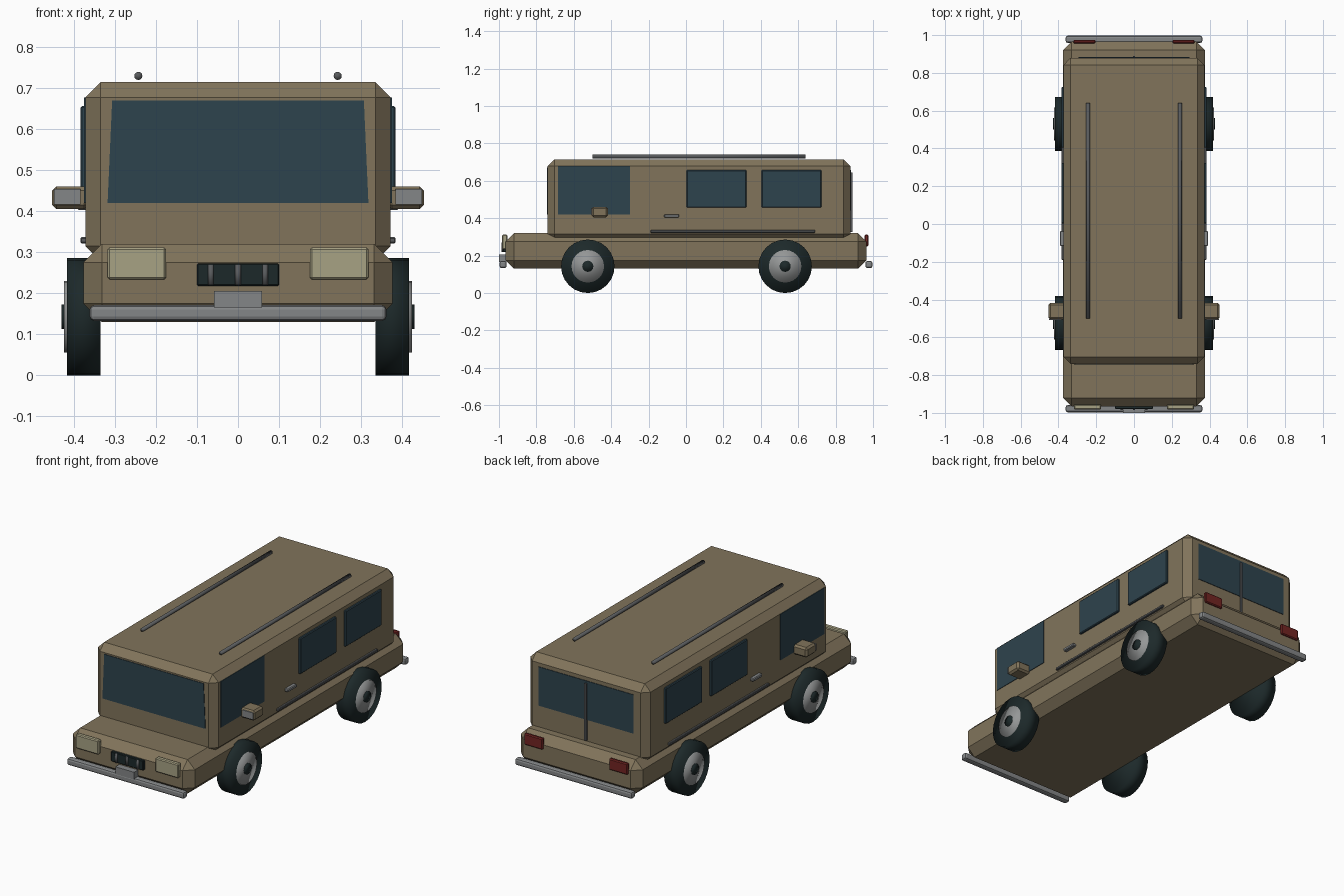
import bpy
import bmesh
from math import pi
from mathutils import Vector, Matrix

cube = bpy.data.objects.get("Cube")
if cube:
    bpy.data.objects.remove(cube, do_unlink=True)


def material(name, rgb):
    m = bpy.data.materials.new(name)
    m.use_nodes = True
    m.diffuse_color = (*rgb, 1)
    m.node_tree.nodes["Principled BSDF"].inputs["Base Color"].default_value = (*rgb, 1)
    return m


TAN = material("tan paint", (0.22, 0.175, 0.105))
GLASS = material("tinted glass", (0.027, 0.056, 0.075))
RUBBER = material("black rubber", (0.012, 0.022, 0.023))
METAL = material("grey metal", (0.23, 0.24, 0.245))
RIM = material("wheel metal", (0.3, 0.31, 0.31))
DARK = material("dark metal", (0.10, 0.105, 0.11))
LAMP = material("cream lamp", (0.39, 0.36, 0.23))
RED = material("red lamp", (0.17, 0.018, 0.016))


def finish(name, bm, mat, bevel=0, segments=1):
    mesh = bpy.data.meshes.new(name)
    bm.to_mesh(mesh)
    bm.free()
    mesh.materials.append(mat)
    obj = bpy.data.objects.new(name, mesh)
    bpy.context.collection.objects.link(obj)
    if bevel:
        mod = obj.modifiers.new("chamfer", "BEVEL")
        mod.width, mod.segments = bevel, segments
    return obj


def box(name, x, y, z, mat, bevel=0, segments=1, taper=1):
    """Box from (low, high) ranges; taper narrows the top in x."""
    bm = bmesh.new()
    bmesh.ops.create_cube(bm, size=1)
    lo, hi = Vector((x[0], y[0], z[0])), Vector((x[1], y[1], z[1]))
    mid, size = (lo + hi) / 2, hi - lo
    for v in bm.verts:
        narrow = taper if v.co.z > 0 else 1
        v.co = mid + Vector((v.co.x * size.x * narrow, v.co.y * size.y, v.co.z * size.z))
    return finish(name, bm, mat, bevel, segments)


def rod(name, center, radius, length, axis, mat, sides=24):
    """Cylinder along a world axis, smooth across its rim."""
    bm = bmesh.new()
    turn = {"X": Matrix.Rotation(pi / 2, 4, "Y"),
            "Y": Matrix.Rotation(pi / 2, 4, "X"), "Z": Matrix()}[axis]
    bmesh.ops.create_cone(bm, cap_ends=True, segments=sides, radius1=radius,
                          radius2=radius, depth=length,
                          matrix=Matrix.Translation(center) @ turn)
    for f in bm.faces:
        f.smooth = True
    return finish(name, bm, mat)


# Body shells
box("lower_body", (-0.377, 0.377), (-0.965, 0.965), (0.13, 0.32), TAN, 0.045)
box("cabin", (-0.372, 0.372), (-0.74, 0.88), (0.278, 0.715), TAN, 0.037)

# Front and rear glass
box("windshield", (-0.318, 0.318), (-0.743, -0.736), (0.42, 0.67), GLASS, taper=0.965)
box("rear_window", (-0.293, 0.293), (0.876, 0.883), (0.44, 0.657), GLASS)
box("rear_door_bar", (-0.006, 0.006), (0.878, 0.89), (0.325, 0.645), DARK)

# Bumpers, grille and number plate
for end, y in (("front", -0.978), ("rear", 0.978)):
    box(end + "_bumper", (-0.362, 0.362), (y - 0.019, y + 0.019), (0.133, 0.171),
        METAL, 0.011, 2)
box("grille", (-0.1, 0.1), (-0.98, -0.955), (0.218, 0.273), RUBBER, 0.003)
for i in (-1, 0, 1):
    rod("grille_bar", (i * 0.066, -0.979, 0.245), 0.007, 0.05, "Z", DARK, 12)
box("number_plate", (-0.058, 0.058), (-1.0, -0.96), (0.165, 0.206), METAL)

# Parts repeated on both sides
for side, s in (("left", 1), ("right", -1)):
    def span(a, b):
        return tuple(sorted((s * a, s * b)))

    box(side + "_headlight", span(0.175, 0.318), (-0.983, -0.955), (0.234, 0.312), LAMP, 0.005)
    box(side + "_tail_light", span(0.205, 0.32), (0.955, 0.975), (0.25, 0.313), RED, 0.005)
    box(side + "_front_window", span(0.368, 0.375), (-0.685, -0.30), (0.42, 0.678), GLASS)
    for y in (0.003, 0.404):
        box(side + "_side_window", span(0.365, 0.384), (y, y + 0.32), (0.457, 0.657), GLASS, 0.004)
    box(side + "_door_handle", span(0.365, 0.392), (-0.117, -0.037), (0.403, 0.421), METAL, 0.004)
    box(side + "_trim_strip", span(0.365, 0.384), (-0.19, 0.69), (0.322, 0.337), DARK, 0.003)
    box(side + "_mirror", span(0.365, 0.453), (-0.505, -0.418), (0.405, 0.461), TAN, 0.01)
    box(side + "_mirror_glass", span(0.384, 0.449), (-0.509, -0.503), (0.416, 0.454), METAL)
    rod(side + "_roof_rail", (s * 0.243, 0.07, 0.73), 0.01, 1.14, "Y", DARK, 12)

    # Wheels
    for end, y in (("front", -0.525), ("rear", 0.53)):
        name = side + "_" + end
        rod(name + "_tyre", (s * 0.376, y, 0.143), 0.143, 0.082, "X", RUBBER)
        rod(name + "_rim", (s * 0.405, y, 0.143), 0.087, 0.038, "X", RIM)
        rod(name + "_hub_cap", (s * 0.415, y, 0.143), 0.03, 0.03, "X", RUBBER, 16)
